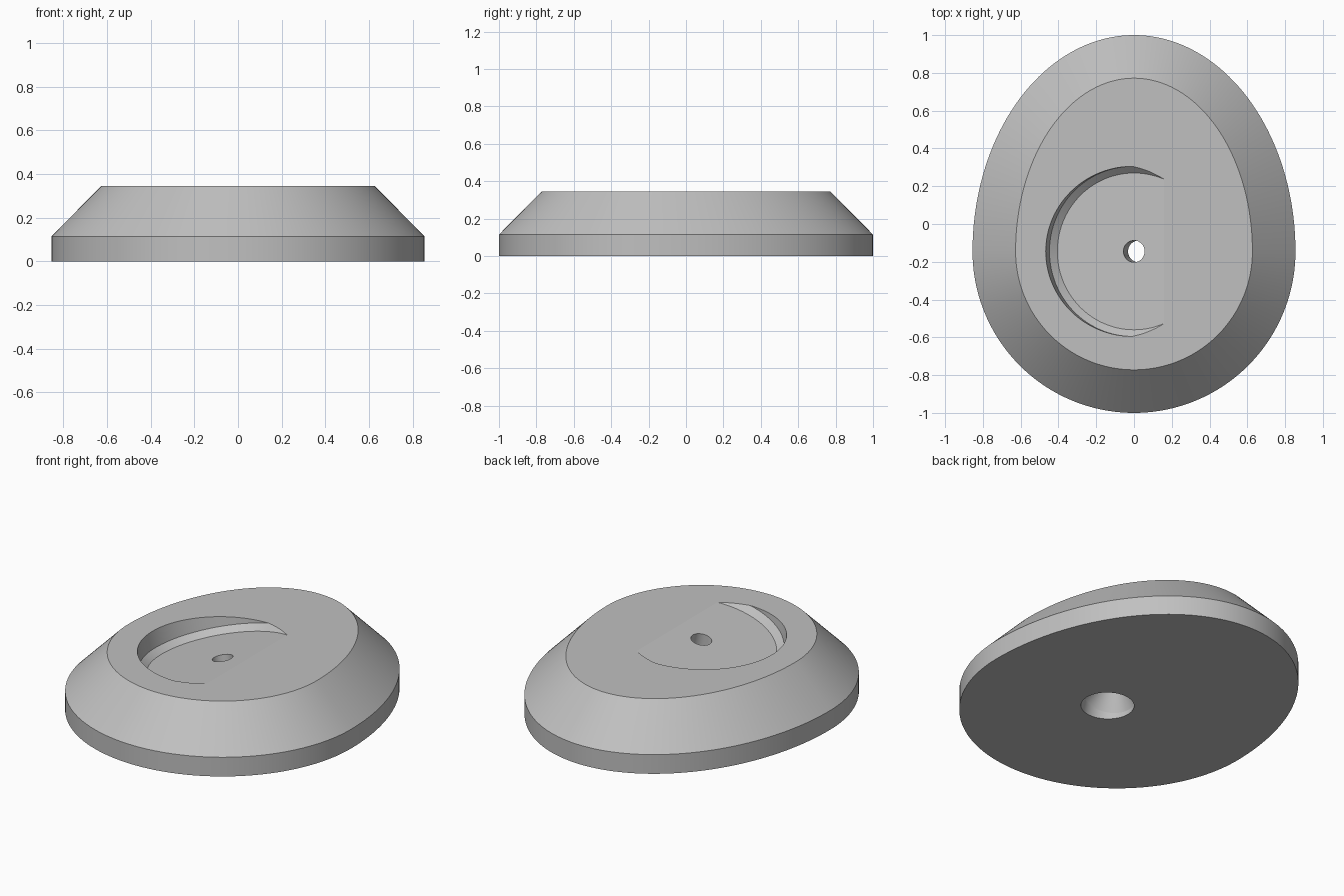
import bpy
import bmesh
from math import sin, cos, pi, radians
from mathutils import Matrix

if "Cube" in bpy.data.objects:
    bpy.data.objects.remove(bpy.data.objects["Cube"], do_unlink=True)

SEGMENTS = 160
CENTRE_Y = -0.145
TILT = radians(12)

grey = bpy.data.materials.new("plain grey")
grey.use_nodes = True
grey.diffuse_color = (0.53, 0.53, 0.53, 1)
grey.node_tree.nodes["Principled BSDF"].inputs["Base Color"].default_value = grey.diffuse_color


def loft(name, rings):
    """Stack rings of (half width, front length, back length, height) into a closed solid."""
    bm = bmesh.new()
    loops = []
    for width, front, back, z in rings:
        loop = []
        for i in range(SEGMENTS):
            a = 2 * pi * i / SEGMENTS
            length = back if sin(a) > 0 else front
            loop.append(bm.verts.new((width * cos(a), length * sin(a), z)))
        loops.append(loop)
    for low, high in zip(loops, loops[1:]):
        for i in range(SEGMENTS):
            j = (i + 1) % SEGMENTS
            bm.faces.new((low[i], low[j], high[j], high[i]))
    bm.faces.new(list(reversed(loops[0])))
    bm.faces.new(loops[-1])
    bmesh.ops.recalc_face_normals(bm, faces=bm.faces)
    mesh = bpy.data.meshes.new(name)
    bm.to_mesh(mesh)
    bm.free()
    mesh.materials.append(grey)
    obj = bpy.data.objects.new(name, mesh)
    bpy.context.collection.objects.link(obj)
    return obj


# Egg-shaped base with a wide bevel
base = loft("egg_base", [(0.855, 0.855, 1.145, 0),
                         (0.855, 0.855, 1.145, 0.115),
                         (0.627, 0.627, 0.917, 0.345)])
base.location.y = CENTRE_Y

# Tilted cutter: countersunk screw hole below, chamfered round recess above
profile = [(0.142, -0.45), (0.142, -0.255), (0.0575, -0.12), (0.0575, 0),
           (0.415, 0), (0.45, 0.035), (0.45, 0.3)]
cutter = loft("recess_cutter", [(r, r, r, t) for r, t in profile])
cutter.matrix_world = (Matrix.Translation((0, CENTRE_Y, 0.311))
                       @ Matrix.Rotation(-TILT, 4, 'Y'))
cutter.hide_render = True

cut = base.modifiers.new("recess", 'BOOLEAN')
cut.operation = 'DIFFERENCE'
cut.solver = 'EXACT'
cut.object = cutter

# Apply the cut, drop the cutter, and shade smooth with sharp edges kept
bpy.context.view_layer.objects.active = base
base.select_set(True)
bpy.ops.object.modifier_apply(modifier=cut.name)
bpy.data.objects.remove(cutter, do_unlink=True)
bpy.ops.object.shade_smooth_by_angle(angle=radians(10))
